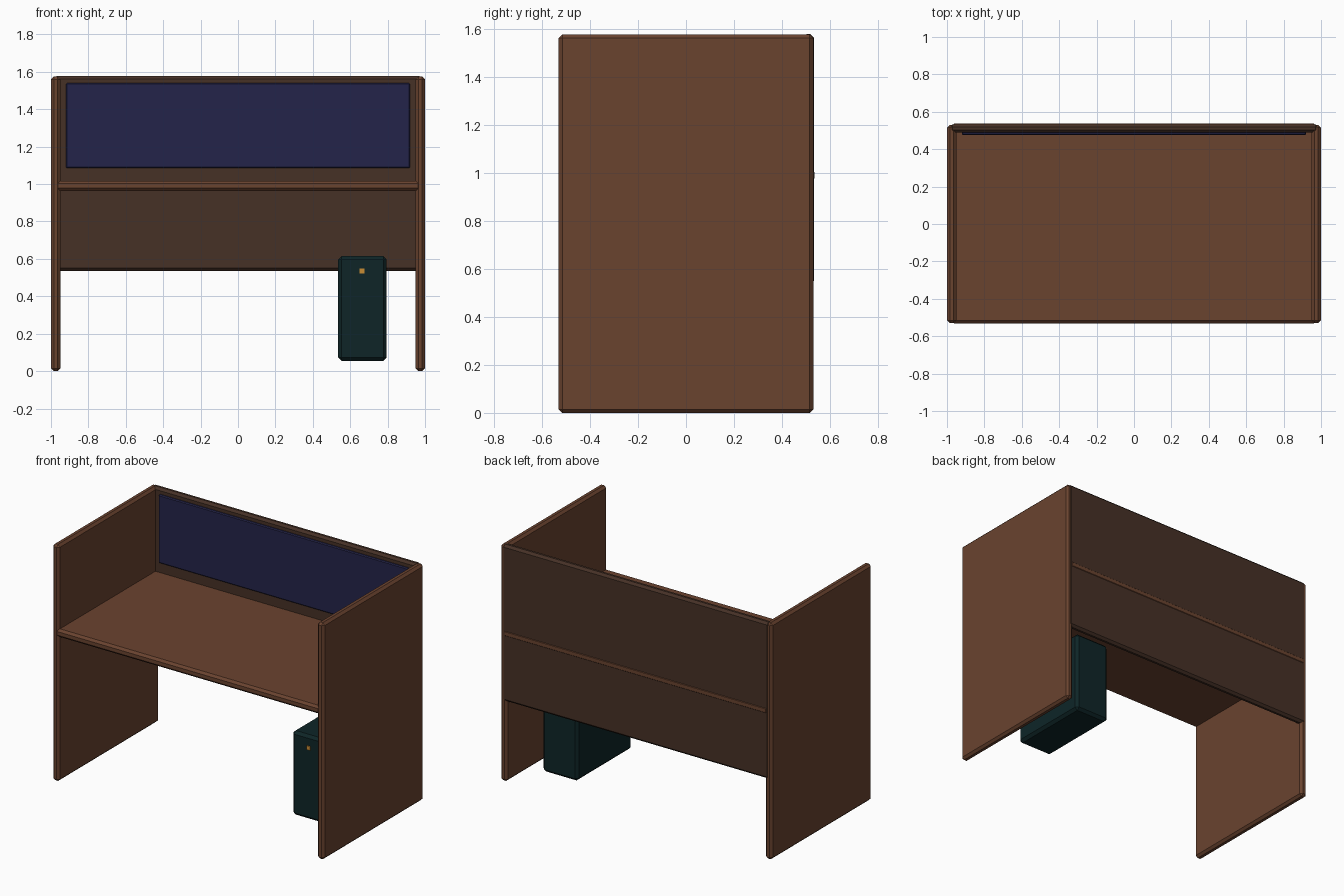
import bpy, bmesh

if "Cube" in bpy.data.objects:
    bpy.data.objects.remove(bpy.data.objects["Cube"])


def material(name, r, g, b):
    """Flat colour given as 0-255 sRGB, stored linear."""
    def lin(c):
        c /= 255
        return c / 12.92 if c <= 0.04045 else ((c + 0.055) / 1.055) ** 2.4
    m = bpy.data.materials.new(name)
    m.diffuse_color = (lin(r), lin(g), lin(b), 1)
    m.use_nodes = True
    m.node_tree.nodes["Principled BSDF"].inputs["Base Color"].default_value = m.diffuse_color
    return m


wood = material("brown_wood", 106, 67, 47)
dark_wood = material("dark_wood", 70, 49, 38)
navy = material("navy_board", 36, 36, 74)
teal = material("dark_teal", 14, 37, 39)
gold = material("gold", 200, 140, 52)


def chamfer_box(name, x, y, z, mat, bevel=0.015):
    """Box between (min, max) pairs, with all edges chamfered."""
    bm = bmesh.new()
    bmesh.ops.create_cube(bm, size=1)
    for v in bm.verts:
        v.co = [lo + (c + 0.5) * (hi - lo) for c, (lo, hi) in zip(v.co, (x, y, z))]
    if bevel:
        bmesh.ops.bevel(bm, geom=bm.edges[:], offset=bevel, segments=1,
                        profile=0.5, affect='EDGES')
    bmesh.ops.recalc_face_normals(bm, faces=bm.faces[:])
    me = bpy.data.meshes.new(name)
    bm.to_mesh(me)
    bm.free()
    me.materials.append(mat)
    ob = bpy.data.objects.new(name, me)
    bpy.context.collection.objects.link(ob)
    return ob


# Side walls
for side, s in (("left", -1), ("right", 1)):
    chamfer_box(side + "_wall", sorted((s * 0.95, s)), (-0.53, 0.53), (0, 1.575), wood)

# Desk top, running through to the back as a thin strip
chamfer_box("desk_top", (-0.977, 0.977), (-0.531, 0.536), (0.963, 1.017), wood)

# Back panel and the pin board on it
chamfer_box("back_panel", (-0.985, 0.985), (0.488, 0.533), (0.535, 1.577), dark_wood)
chamfer_box("pin_board", (-0.92, 0.92), (0.475, 0.495), (1.085, 1.54), navy, 0.006)

# Computer case with its power button
chamfer_box("computer_case", (0.535, 0.795), (-0.2, 0.38), (0.055, 0.615), teal, 0.018)
chamfer_box("power_button", (0.65, 0.675), (-0.208, -0.195), (0.523, 0.548), gold, 0)
